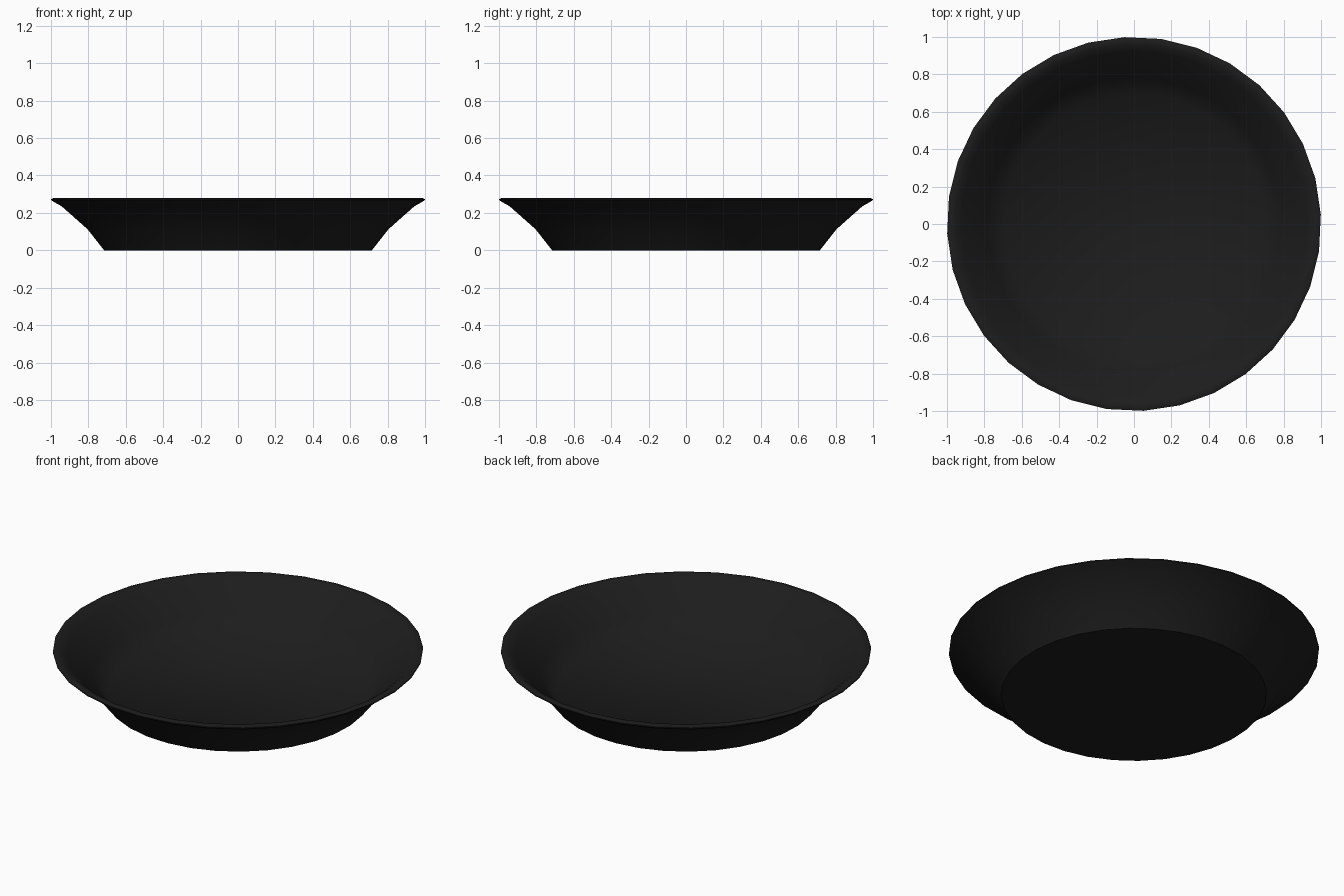
import bpy, bmesh, math

if "Cube" in bpy.data.objects:
    bpy.data.objects.remove(bpy.data.objects["Cube"])

SIDES = 32
TURN = math.radians(2.9)

# Half section of the dish: outside from base to rim, then inside down to the floor
profile = [(0.717, 0.0), (0.805, 0.112), (0.945, 0.236), (0.975, 0.252), (1.0, 0.268),
           (1.0, 0.274), (0.985, 0.28), (0.96, 0.276), (0.925, 0.25),
           (0.785, 0.125), (0.70, 0.03)]

bm = bmesh.new()
rings = []
for r, z in profile:
    rings.append([bm.verts.new((r * math.cos(TURN + 2 * math.pi * i / SIDES),
                                r * math.sin(TURN + 2 * math.pi * i / SIDES), z))
                  for i in range(SIDES)])

# Walls
for a, b in zip(rings, rings[1:]):
    for i in range(SIDES):
        j = (i + 1) % SIDES
        bm.faces.new((a[i], a[j], b[j], b[i]))

# Underside and inner floor
bm.faces.new(rings[0][::-1])
bm.faces.new(rings[-1])
bmesh.ops.recalc_face_normals(bm, faces=bm.faces)

mesh = bpy.data.meshes.new("dish")
bm.to_mesh(mesh)
bm.free()
dish = bpy.data.objects.new("dish", mesh)
bpy.context.collection.objects.link(dish)

# Black glaze
mat = bpy.data.materials.new("black")
mat.diffuse_color = (0.012, 0.012, 0.012, 1)
mat.use_nodes = True
mat.node_tree.nodes["Principled BSDF"].inputs["Base Color"].default_value = mat.diffuse_color
mesh.materials.append(mat)

bpy.context.view_layer.objects.active = dish
dish.select_set(True)
bpy.ops.object.shade_smooth_by_angle(angle=math.radians(50))
